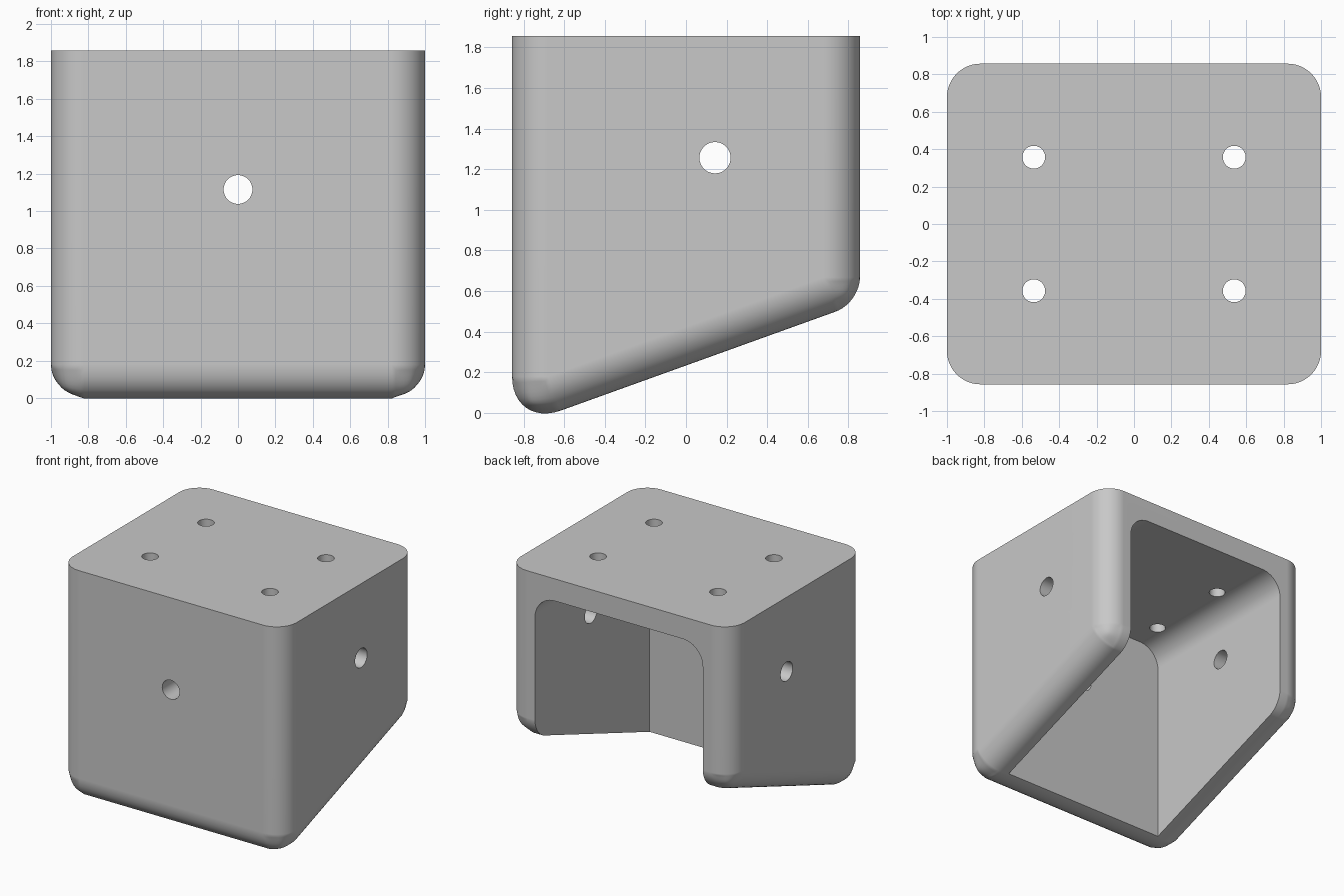
import bpy, bmesh, math
from mathutils import Matrix, Vector

cube = bpy.data.objects.get("Cube")
if cube:
    bpy.data.objects.remove(cube, do_unlink=True)

HALF_W, HALF_D, TOP = 1.0, 0.857, 1.857
RADIUS = 0.1786
WALL = 0.25
FRONT_Z, SLOPE = -0.075, math.radians(19.8)

grey = bpy.data.materials.new("plain grey")
grey.use_nodes = True
grey.diffuse_color = (0.58, 0.58, 0.58, 1)
grey.node_tree.nodes["Principled BSDF"].inputs["Base Color"].default_value = grey.diffuse_color


def make_object(name, bm):
    bmesh.ops.recalc_face_normals(bm, faces=bm.faces)
    mesh = bpy.data.meshes.new(name)
    bm.to_mesh(mesh)
    bm.free()
    mesh.materials.append(grey)
    obj = bpy.data.objects.new(name, mesh)
    bpy.context.collection.objects.link(obj)
    return obj


def prism(name, points, direction):
    """Extrude a closed outline along a direction."""
    bm = bmesh.new()
    face = bm.faces.new([bm.verts.new(p) for p in points])
    moved = bmesh.ops.extrude_face_region(bm, geom=[face])["geom"]
    bmesh.ops.translate(bm, vec=direction,
                        verts=[v for v in moved if isinstance(v, bmesh.types.BMVert)])
    return make_object(name, bm)


def drill(name, centre, axis, radius, length):
    bm = bmesh.new()
    turn = Vector((0, 0, 1)).rotation_difference(Vector(axis)).to_matrix().to_4x4()
    bmesh.ops.create_cone(bm, cap_ends=True, segments=48, radius1=radius, radius2=radius,
                          depth=length, matrix=Matrix.Translation(centre) @ turn)
    return make_object(name, bm)


# Outer block with a sloping underside
back_z = FRONT_Z + 2 * HALF_D * math.tan(SLOPE)
side = [(-HALF_D, FRONT_Z), (HALF_D, back_z), (HALF_D, TOP), (-HALF_D, TOP)]
bracket = prism("corner_bracket", [(-HALF_W, y, z) for y, z in side], (2 * HALF_W, 0, 0))

# Constant-radius rounding on every edge except the top rim
front_width = RADIUS / math.tan((math.pi / 2 - SLOPE) / 2)
back_width = RADIUS / math.tan((math.pi / 2 + SLOPE) / 2)
weights = bracket.data.attributes.new("bevel_weight_edge", "FLOAT", "EDGE")
for edge in bracket.data.edges:
    a, b = (bracket.data.vertices[i].co for i in edge.vertices)
    if a.z > TOP - 0.01 and b.z > TOP - 0.01:
        continue
    width = RADIUS
    if abs(a.x - b.x) > 1:
        width = front_width if a.y < 0 else back_width
    weights.data[edge.index].value = width / front_width
bevel = bracket.modifiers.new("rounding", "BEVEL")
bevel.limit_method = 'WEIGHT'
bevel.width = front_width
bevel.segments = 12
bevel.use_clamp_overlap = False

# Pocket open at the back and underneath, with rounded upper corners
inner = HALF_W - WALL
ceiling = TOP - RADIUS
arch = [(-inner, -1), (inner, -1)]
for sign, start in ((1, 0), (-1, 90)):
    for i in range(13):
        t = math.radians(start + 90 * i / 12)
        arch.append((sign * (inner - RADIUS) + RADIUS * math.cos(t),
                     ceiling - RADIUS + RADIUS * math.sin(t)))
cutters = [prism("pocket_cutter", [(x, WALL - HALF_D, z) for x, z in arch], (0, 3, 0))]

# Screw holes: four in the top, one in the front, one through both sides
for x in (-0.536, 0.536):
    for y in (-0.357, 0.357):
        cutters.append(drill("top_hole_cutter", (x, y, TOP), (0, 0, 1), 0.061, 1))
cutters.append(drill("front_hole_cutter", (0, -HALF_D, 1.115), (0, 1, 0), 0.077, 1))
cutters.append(drill("side_hole_cutter", (0, 0.143, 1.257), (1, 0, 0), 0.077, 3))

for cutter in cutters:
    cutter.hide_render = True
    cut = bracket.modifiers.new("cut", "BOOLEAN")
    cut.operation = 'DIFFERENCE'
    cut.solver = 'EXACT'
    cut.object = cutter

# Bake the cuts, then shade smoothly with flat walls kept flat
bpy.context.view_layer.update()
graph = bpy.context.evaluated_depsgraph_get()
final = bpy.data.meshes.new_from_object(bracket.evaluated_get(graph))
bracket.modifiers.clear()
bracket.data = final
for cutter in cutters:
    bpy.data.objects.remove(cutter, do_unlink=True)

bpy.ops.object.select_all(action='DESELECT')
bracket.select_set(True)
bpy.context.view_layer.objects.active = bracket
bpy.ops.object.shade_smooth_by_angle(angle=math.radians(30))
normals = bracket.modifiers.new("flat_walls", "WEIGHTED_NORMAL")
normals.keep_sharp = True
